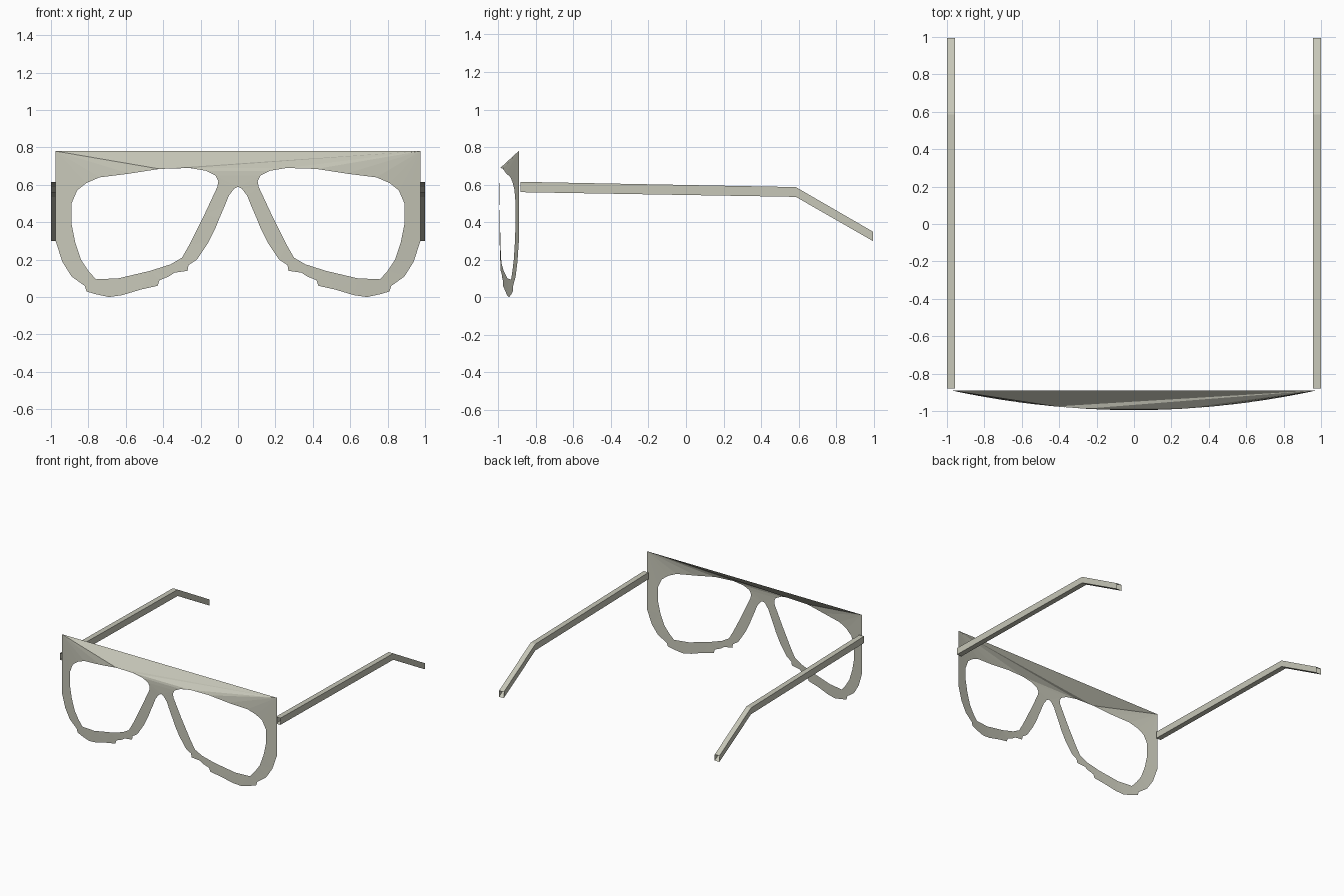
import bpy
import bmesh
from mathutils import Vector
from mathutils.geometry import delaunay_2d_cdt

default_cube = bpy.data.objects.get("Cube")
if default_cube:
    bpy.data.objects.remove(default_cube, do_unlink=True)

# One warm grey plastic for everything
plastic = bpy.data.materials.new("warm grey plastic")
plastic.use_nodes = True
colour = (0.57, 0.57, 0.48, 1)
plastic.diffuse_color = colour
plastic.node_tree.nodes["Principled BSDF"].inputs["Base Color"].default_value = colour

HALF_WIDTH = 0.975


def make_object(name, bm):
    mesh = bpy.data.meshes.new(name)
    bm.to_mesh(mesh)
    bm.free()
    mesh.materials.append(plastic)
    obj = bpy.data.objects.new(name, mesh)
    bpy.context.collection.objects.link(obj)
    return obj


def mirrored(points):
    return [(-x, z) for x, z in reversed(points)]


def inside(point, loop):
    """Even-odd test of a point against a closed loop."""
    px, pz = point
    result = False
    for (ax, az), (bx, bz) in zip(loop, loop[1:] + loop[:1]):
        if (az > pz) != (bz > pz) and px < ax + (pz - az) * (bx - ax) / (bz - az):
            result = not result
    return result


def wrap_depth(x):
    """The front bows forward in the middle."""
    return -0.995 + 0.105 * (x / HALF_WIDTH) ** 2


# Outline of one half of the front, from the top corner to the nose notch
half_outline = [
    (HALF_WIDTH, .78), (HALF_WIDTH, .3), (.94, .19), (.89, .11), (.82, .06),
    (.81, .03), (.76, .015), (.69, 0), (.62, .01), (.52, .04), (.43, .06),
    (.42, .09), (.37, .11), (.34, .13), (.27, .14), (.265, .17), (.22, .2),
    (.16, .29), (.12, .37), (.1, .42), (.07, .49), (.05, .54), (.02, .58)]
outline = half_outline + [(0, .59)] + mirrored(half_outline)

# Lens opening, clockwise from the outer side
brow_point = (.42, .685)
lens = [
    (.89, .5), (.86, .57), (.81, .61), (.74, .64), (.58, .66), brow_point,
    (.26, .69), (.17, .675), (.12, .65), (.105, .62), (.11, .59), (.18, .44),
    (.26, .28), (.3, .21), (.36, .175), (.47, .14), (.64, .1), (.76, .095),
    (.8, .14), (.84, .2), (.87, .29), (.89, .39)]
loops = [outline, lens, mirrored(lens)]

# Front frame: a thin sheet whose straight top edge slopes back as a brow
points, edges = [], []
for loop in loops:
    start, count = len(points), len(loop)
    points += loop
    edges += [(start + i, start + (i + 1) % count) for i in range(count)]
apex = points.index((-brow_point[0], brow_point[1]))
edges += [(apex, 0), (apex, len(outline) - 1)]
flat_verts, _, triangles, *_ = delaunay_2d_cdt(
    [Vector(p) for p in points], edges, [], 0, 1e-5)

bm = bmesh.new()
verts = [bm.verts.new((v.x, wrap_depth(v.x), v.y)) for v in flat_verts]
for tri in triangles:
    centre = sum((flat_verts[i] for i in tri), Vector((0, 0))) / len(tri)
    if inside(centre, outline) and not any(inside(centre, l) for l in loops[1:]):
        face = bm.faces.new([verts[i] for i in tri])
        face.normal_update()
        if face.normal.y > 0:
            face.normal_flip()
make_object("front_frame", bm)


# Temple arms: open square tubes that bend down behind the ear
def temple_arm(name, side):
    stations = [(-.88, .56, .615), (.585, .535, .587), (.995, .3, .35)]
    inner, outer = side * .957, side
    bm = bmesh.new()
    rings = [[bm.verts.new(co) for co in (
        (inner, y, low), (outer, y, low), (outer, y, high), (inner, y, high))]
        for y, low, high in stations]
    for near, far in zip(rings, rings[1:]):
        for i in range(4):
            j = (i + 1) % 4
            quad = [near[i], near[j], far[j], far[i]]
            bm.faces.new(quad if side > 0 else quad[::-1])
    return make_object(name, bm)


temple_arm("left_temple_arm", 1)
temple_arm("right_temple_arm", -1)
